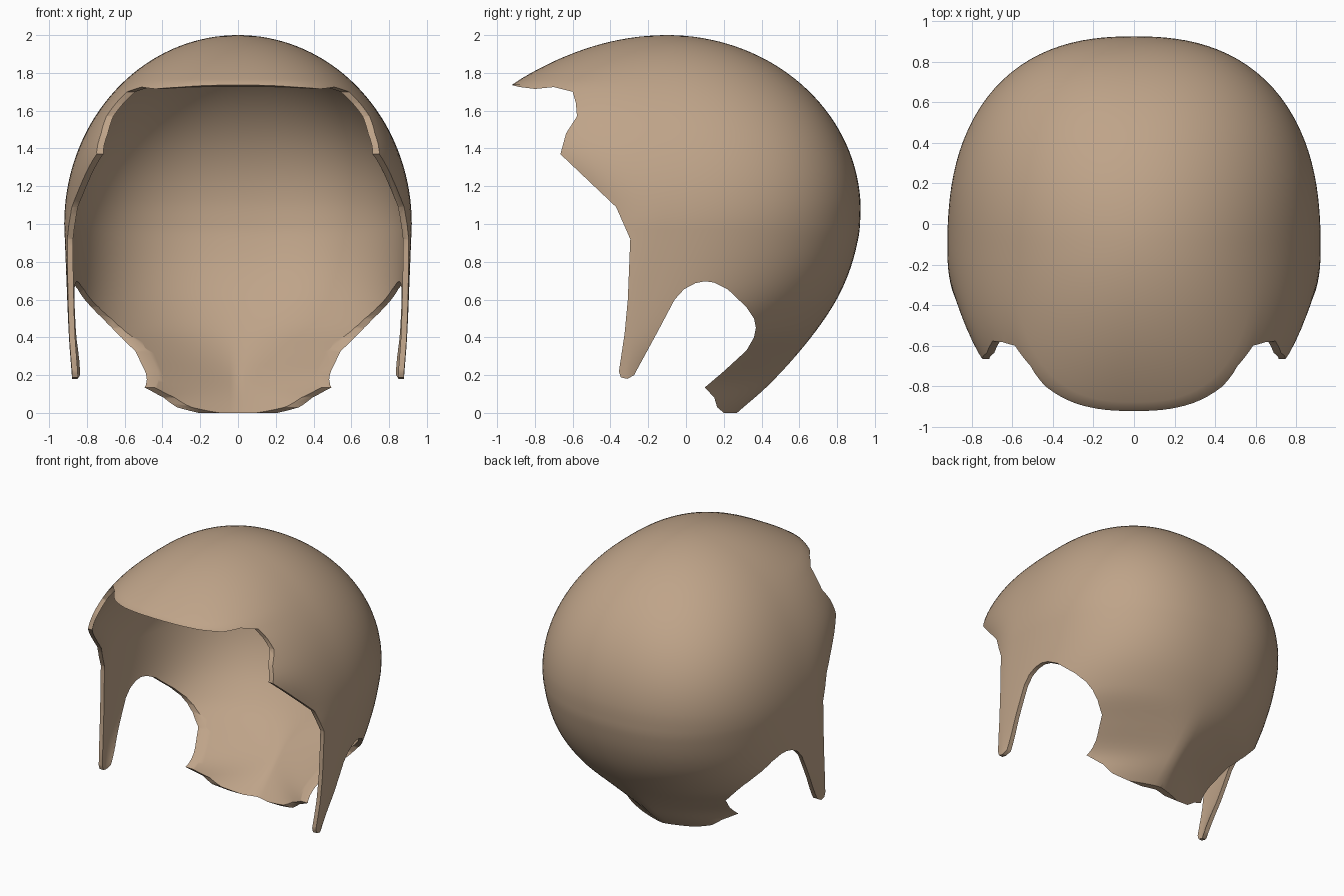
import bpy, bmesh, math
from math import sin, cos, pi, sqrt

if "Cube" in bpy.data.objects:
    bpy.data.objects.remove(bpy.data.objects["Cube"])


def at(table, z):
    """Smooth (cubic) lookup in a sorted list of (z, value)."""
    z = max(table[0][0], min(table[-1][0], z))
    i = 0
    while i < len(table) - 2 and z > table[i + 1][0]:
        i += 1

    def slope(k):
        a, b = table[max(k - 1, 0)], table[min(k + 1, len(table) - 1)]
        return (b[1] - a[1]) / (b[0] - a[0])
    (z0, v0), (z1, v1) = table[i], table[i + 1]
    h = z1 - z0
    t = (z - z0) / h
    return (v0 * (2*t**3 - 3*t*t + 1) + v1 * (3*t*t - 2*t**3)
            + h * slope(i) * (t**3 - 2*t*t + t) + h * slope(i + 1) * (t**3 - t*t))


# Dome measurements by height
BACK = [(-.1, .16), (0, .27), (.15, .44), (.36, .63), (.57, .78), (.75, .865), (.94, .915), (1.07, .925)]
FRONT = [(-.1, -.75), (.2, -.75), (.92, -.72), (1.09, -.76), (1.37, -1.0), (1.57, -.98), (1.74, -.92)]
WIDTH = [(-.1, .86), (.2, .88), (.4, .895), (.7, .908), (1.0, .92)]
CENTRE = [(-.1, -.3), (.2, -.3), (.7, -.2), (1.1, -.1), (2, -.1)]
POWER_BACK = [(-.1, 1.3), (0, 1.3), (.15, 1.2), (.3, 1.5), (.45, 1.95), (.7, 2.3), (1, 2.4), (1.5, 2.4), (2, 2.1)]
POWER_FRONT = [(-.1, 2.4), (1.2, 2.6), (1.6, 2.7), (1.75, 2.6), (2, 2.1)]


def ring(z, count=112):
    """One horizontal section, rounder or squarer by height."""
    c = at(CENTRE, z)
    w = .92 * sqrt(max(0, 1 - (z - 1)**2)) if z > 1 else at(WIDTH, z)
    back = -.1 + 1.025 * sqrt(max(0, 1 - ((z - 1.07) / .93)**2)) if z > 1.07 else at(BACK, z)
    front = -.1 - .82 * sqrt((2 - z) / .26) if z > 1.74 else at(FRONT, z)
    pts = []
    for k in range(count):
        a = 2 * pi * k / count
        s, q = sin(a), cos(a)
        n = at(POWER_BACK if q > 0 else POWER_FRONT, z)
        r = (abs(s)**n + abs(q)**n) ** (-1 / n)
        pts.append((w * r * s, c + r * q * ((back - c) if q > 0 else (c - front)), z))
    return pts


def make_object(name, bm):
    bmesh.ops.recalc_face_normals(bm, faces=bm.faces)
    me = bpy.data.meshes.new(name)
    bm.to_mesh(me)
    bm.free()
    ob = bpy.data.objects.new(name, me)
    bpy.context.collection.objects.link(ob)
    return ob


# Full dome skin
heights = [1 + cos(pi / 2 * k / 36) for k in range(1, 37)] + [1 - 1.06 * k / 36 for k in range(1, 37)]
bm = bmesh.new()
top = bm.verts.new((0, -.1, 2))
rows = [[bm.verts.new(p) for p in ring(z)] for z in heights]
N = len(rows[0])
for k in range(N):
    bm.faces.new((top, rows[0][k], rows[0][(k + 1) % N]))
    for a, b in zip(rows, rows[1:]):
        bm.faces.new((a[k], b[k], b[(k + 1) % N], a[(k + 1) % N]))
shell = make_object("head_shell", bm)
solid = shell.modifiers.new("thickness", 'SOLIDIFY')
solid.thickness = .03
solid.offset = -1

# Side outline (y, z): brim, temple, side strap, ear arch, nape
OUTLINE = [(-1.2, 1.735), (-.92, 1.735), (-.88, 1.725), (-.8, 1.715), (-.7, 1.725), (-.6, 1.7),
           (-.583, 1.64), (-.577, 1.57), (-.635, 1.48), (-.665, 1.37), (-.37, 1.09), (-.295, .92),
           (-.308, .6), (-.325, .42), (-.355, .22), (-.345, .188), (-.31, .18), (-.275, .2),
           (-.15, .43), (-.06, .6), (-.01, .655), (.05, .687), (.1, .697), (.15, .69), (.22, .655),
           (.32, .56), (.36, .5), (.37, .45), (.36, .4), (.32, .33), (.2, .22), (.1, .135),
           (.15, .08), (.165, .03), (.2, 0), (1.2, 0), (1.2, 2.2), (-1.2, 2.2)]
bm = bmesh.new()
face = bm.faces.new([bm.verts.new((-1.2, y, z)) for y, z in OUTLINE])
ext = bmesh.ops.extrude_face_region(bm, geom=[face], use_keep_orig=True)
bmesh.ops.translate(bm, vec=(2.4, 0, 0), verts=[v for v in ext["geom"] if isinstance(v, bmesh.types.BMVert)])
cutter = make_object("outline_cutter", bm)
cutter.hide_render = True

# Trim the dome to the outline
trim = shell.modifiers.new("trim", 'BOOLEAN')
trim.operation = 'INTERSECT'
trim.solver = 'EXACT'
trim.object = cutter
bpy.context.view_layer.objects.active = shell
for ob in bpy.context.selected_objects:
    ob.select_set(False)
shell.select_set(True)
for m in ("thickness", "trim"):
    bpy.ops.object.modifier_apply(modifier=m)
bpy.data.objects.remove(cutter)
bpy.ops.object.shade_smooth_by_angle(angle=math.radians(40))

mat = bpy.data.materials.new("tan")
mat.diffuse_color = (.52, .37, .25, 1)
mat.use_nodes = True
mat.node_tree.nodes["Principled BSDF"].inputs["Base Color"].default_value = mat.diffuse_color
shell.data.materials.clear()
shell.data.materials.append(mat)
